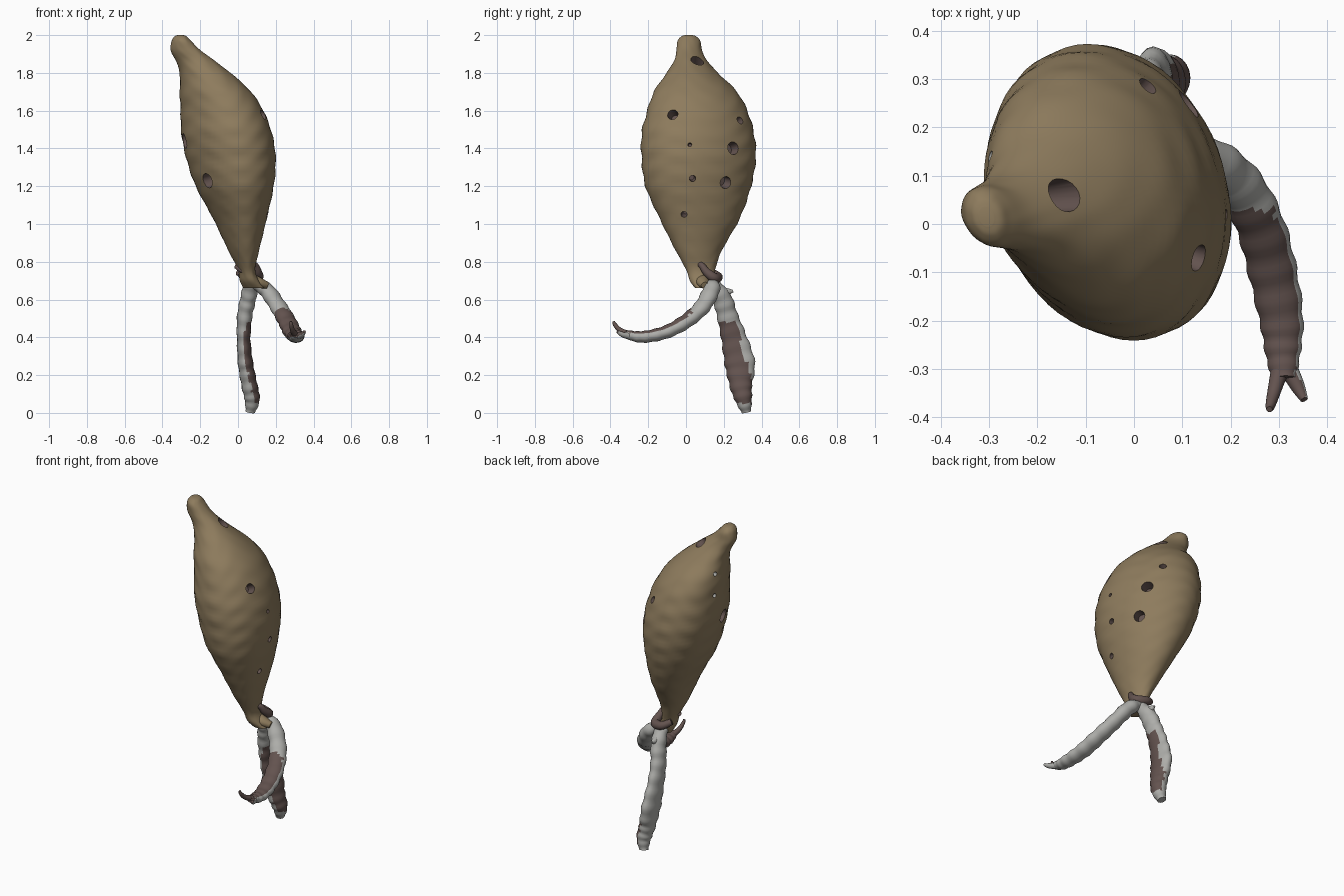
import bpy, bmesh, math
from mathutils import Vector, Matrix

if "Cube" in bpy.data.objects:
    bpy.data.objects.remove(bpy.data.objects["Cube"])


def material(name, rgb):
    m = bpy.data.materials.new(name)
    m.diffuse_color = (*rgb, 1)
    m.use_nodes = True
    m.node_tree.nodes["Principled BSDF"].inputs["Base Color"].default_value = m.diffuse_color
    return m


TAN = material("tan clay", (0.27, 0.2, 0.11))
GREY = material("pale grey cloth", (0.42, 0.42, 0.40))
BROWN = material("dark brown", (0.125, 0.086, 0.078))


def spline(rows, t):
    """Catmull-Rom sample of a list of tuples at index t."""
    i = min(int(t), len(rows) - 2)
    f = t - i
    p = [rows[max(0, min(len(rows) - 1, i + k))] for k in (-1, 0, 1, 2)]
    return [0.5 * (2 * b + (c - a) * f + (2 * a - 5 * b + 4 * c - d) * f * f
                   + (3 * b - a - 3 * c + d) * f ** 3) for a, b, c, d in zip(*p)]


def loft(name, rings, mats, rule=None):
    """Skin closed rings of points and cap both ends."""
    bm = bmesh.new()
    loops = [[bm.verts.new(p) for p in r] for r in rings]
    n = len(loops[0])
    for a, b in zip(loops, loops[1:]):
        for i in range(n):
            bm.faces.new((a[i], a[(i + 1) % n], b[(i + 1) % n], b[i]))
    bm.faces.new(loops[0])
    bm.faces.new(loops[-1])
    bmesh.ops.recalc_face_normals(bm, faces=bm.faces)
    bm.normal_update()
    if rule:
        for f in bm.faces:
            f.material_index = int(rule(f.calc_center_median(), f.normal))
    me = bpy.data.meshes.new(name)
    bm.to_mesh(me)
    bm.free()
    for m in mats:
        me.materials.append(m)
    ob = bpy.data.objects.new(name, me)
    bpy.context.collection.objects.link(ob)
    return ob


def smooth(ob, angle=40):
    bpy.ops.object.select_all(action='DESELECT')
    ob.select_set(True)
    bpy.context.view_layer.objects.active = ob
    bpy.ops.object.shade_smooth_by_angle(angle=math.radians(angle))


# Body outline: height, left x, right x, front y, back y
BODY = [
    (0.66, 0.03, 0.14, 0.05, 0.14), (0.70, 0.01, 0.11, 0.02, 0.15),
    (0.76, 0.0, 0.09, 0.0, 0.155), (0.86, -0.05, 0.11, -0.055, 0.19),
    (1.03, -0.13, 0.15, -0.14, 0.285), (1.20, -0.22, 0.185, -0.215, 0.345),
    (1.35, -0.27, 0.195, -0.235, 0.37), (1.48, -0.295, 0.175, -0.235, 0.36),
    (1.60, -0.30, 0.13, -0.205, 0.325), (1.70, -0.305, 0.065, -0.17, 0.27),
    (1.79, -0.305, -0.03, -0.11, 0.18), (1.86, -0.325, -0.12, -0.065, 0.115),
    (1.92, -0.355, -0.20, -0.05, 0.085), (1.97, -0.35, -0.25, -0.045, 0.075),
    (1.993, -0.335, -0.272, -0.025, 0.055), (2.0, -0.32, -0.29, -0.005, 0.035)]


def body_section(t):
    z, x0, x1, y0, y1 = spline(BODY, t)
    return z, (x0 + x1) / 2, (x1 - x0) / 2, (y0 + y1) / 2, (y1 - y0) / 2


def body_point(t, ang):
    z, cx, a, cy, b = body_section(t)
    s, c = math.sin(ang), math.cos(ang)
    ripple = 1 + 0.012 * math.sin(z * 60 + 2 * math.sin(ang * 3)) * math.sin(ang * 5)
    skew = 0.2 * a * s
    return Vector((cx + (a * c - skew) * ripple, cy + b * s * ripple, z))


SEG, STEPS = 64, 6
rings = [[body_point(k / STEPS, 2 * math.pi * i / SEG) for i in range(SEG)]
         for k in range((len(BODY) - 1) * STEPS + 1)]
body = loft("hollow_body", rings, [TAN, BROWN, GREY])

# Finger holes: side (+1 right, -1 left), y, z, radius, lining colour
HOLES = [(1, -0.07, 1.58, 0.03, 0), (1, 0.02, 1.42, 0.011, 0), (1, 0.035, 1.24, 0.018, 0),
         (1, -0.01, 1.05, 0.017, 0), (1, 0.25, 1.40, 0.036, 0), (1, 0.21, 1.22, 0.034, 0),
         (1, 0.285, 1.55, 0.022, 0), (-1, -0.11, 1.23, 0.042, 0), (-1, 0.04, 1.44, 0.042, 0),
         (-1, 0.14, 1.74, 0.013, 1), (-1, 0.15, 1.61, 0.013, 1)]
cut = bmesh.new()


def add_cutter(pos, normal, r, lining):
    rot = normal.to_track_quat('Z', 'Y').to_matrix().to_4x4()
    res = bmesh.ops.create_cone(cut, cap_ends=True, segments=20, radius1=r * 0.8, radius2=r * 1.1,
                                depth=0.12, matrix=Matrix.Translation(pos) @ rot)
    for f in {f for v in res["verts"] for f in v.link_faces}:
        f.material_index = lining


for side, y, z, r, lining in HOLES:
    t = min((k / 50 for k in range((len(BODY) - 1) * 50)), key=lambda q: abs(body_section(q)[0] - z))
    _, _, a, cy, b = body_section(t)
    ang = math.asin(max(-0.95, min(0.95, (y - cy) / b)))
    if side < 0:
        ang = math.pi - ang
    d = 0.02
    n = (body_point(t, ang + d) - body_point(t, ang - d)).cross(
        body_point(t + d, ang) - body_point(t - d, ang)).normalized()
    add_cutter(body_point(t, ang), n, r, lining)
# Sound hole below the mouthpiece
add_cutter(Vector((-0.15, 0.06, 1.86)), Vector((0.75, 0.1, 0.65)).normalized(), 0.037, 0)

me = bpy.data.meshes.new("hole_cutters")
cut.to_mesh(me)
cut.free()
me.materials.append(BROWN)
me.materials.append(GREY)
cutter = bpy.data.objects.new("hole_cutters", me)
cutter.hide_render = True
bpy.context.collection.objects.link(cutter)
bpy.context.view_layer.objects.active = body
mod = body.modifiers.new("finger_holes", 'BOOLEAN')
mod.operation, mod.solver, mod.object = 'DIFFERENCE', 'EXACT', cutter
mod.material_mode = 'TRANSFER'
bpy.ops.object.modifier_apply(modifier=mod.name)
bpy.data.objects.remove(cutter)
smooth(body)


def strap(name, path, ref, mats, rule=None, wave=0.0, steps=8, seg=20):
    """Soft strap along path rows (x, y, z, half width, half thickness)."""
    rings, last = [], (len(path) - 1) * steps
    for k in range(last + 1):
        t = k / steps
        x, y, z, w, h = spline(path, t)
        tan = (Vector(spline(path, min(t + 0.05, len(path) - 1))[:3])
               - Vector(spline(path, max(t - 0.05, 0))[:3])).normalized()
        u = tan.cross(Vector(ref)).normalized()
        v = u.cross(tan)
        q = 1 + wave * math.sin(k * 1.25)
        rings.append([Vector((x, y, z)) + u * w * q * math.cos(j * math.tau / seg)
                      + v * h * q * math.sin(j * math.tau / seg) for j in range(seg)])
    ob = loft(name, rings, mats, rule)
    smooth(ob, 60)
    return ob


# Forward-curling strap, brown on its inner upper side
inner = Vector((-0.5, -0.25, 0.83))
strap("front_strap", [(0.08, 0.14, 0.69, 0.03, 0.03), (0.15, 0.135, 0.65, 0.045, 0.04),
      (0.215, 0.085, 0.56, 0.048, 0.04), (0.26, 0, 0.485, 0.05, 0.038),
      (0.287, -0.1, 0.43, 0.05, 0.035), (0.305, -0.2, 0.405, 0.045, 0.032),
      (0.308, -0.27, 0.405, 0.036, 0.028), (0.31, -0.32, 0.42, 0.025, 0.02)],
      (0, 0, 1), [GREY, BROWN], lambda c, n: c.y < 0.03 and n.dot(inner) > 0.15, 0.05)
strap("front_strap_inner_tip", [(0.305, -0.29, 0.41, 0.02, 0.02), (0.29, -0.345, 0.435, 0.014, 0.014),
      (0.282, -0.375, 0.465, 0.011, 0.01), (0.28, -0.383, 0.485, 0.006, 0.006)],
      (1, 0, 0), [BROWN])
strap("front_strap_outer_tip", [(0.315, -0.29, 0.405, 0.02, 0.02), (0.338, -0.335, 0.415, 0.015, 0.015),
      (0.352, -0.363, 0.43, 0.008, 0.008)], (0, 0, 1), [GREY, BROWN], lambda c, n: n.dot(inner) > 0.2)

# Hanging strap, brown strip on its right side
strap("hanging_strap", [(0.07, 0.14, 0.69, 0.03, 0.04), (0.055, 0.19, 0.61, 0.05, 0.042),
      (0.035, 0.22, 0.51, 0.055, 0.04), (0.03, 0.255, 0.39, 0.068, 0.036),
      (0.04, 0.285, 0.26, 0.08, 0.04), (0.06, 0.29, 0.15, 0.06, 0.042),
      (0.075, 0.305, 0.07, 0.045, 0.04), (0.065, 0.32, 0.005, 0.025, 0.025)],
      (1, 0, 0), [GREY, BROWN],
      lambda c, n: 0.05 < c.z < 0.48 and n.x > 0.25 and c.y < 0.4 - 0.29 * c.z, 0.05)
strap("strap_corner", [(0.06, 0.17, 0.63, 0.035, 0.03), (0.06, 0.215, 0.64, 0.022, 0.02),
      (0.06, 0.25, 0.645, 0.006, 0.006)], (1, 0, 0), [GREY])

# Knot at the neck: brown cord and clay lug
strap("knot_cord", [(-0.01, 0.08, 0.775, 0.012, 0.012), (0.03, 0.04, 0.755, 0.015, 0.015),
      (0.085, 0.075, 0.785, 0.015, 0.015), (0.105, 0.11, 0.745, 0.022, 0.022),
      (0.105, 0.15, 0.715, 0.026, 0.026), (0.05, 0.17, 0.72, 0.024, 0.024),
      (0.0, 0.14, 0.745, 0.018, 0.018)], (0.1, 0.2, 1), [BROWN])
strap("neck_lug", [(0.06, 0.09, 0.71, 0.04, 0.03), (0.11, 0.09, 0.69, 0.035, 0.028),
      (0.155, 0.1, 0.675, 0.02, 0.018)], (0, 0, 1), [TAN])
